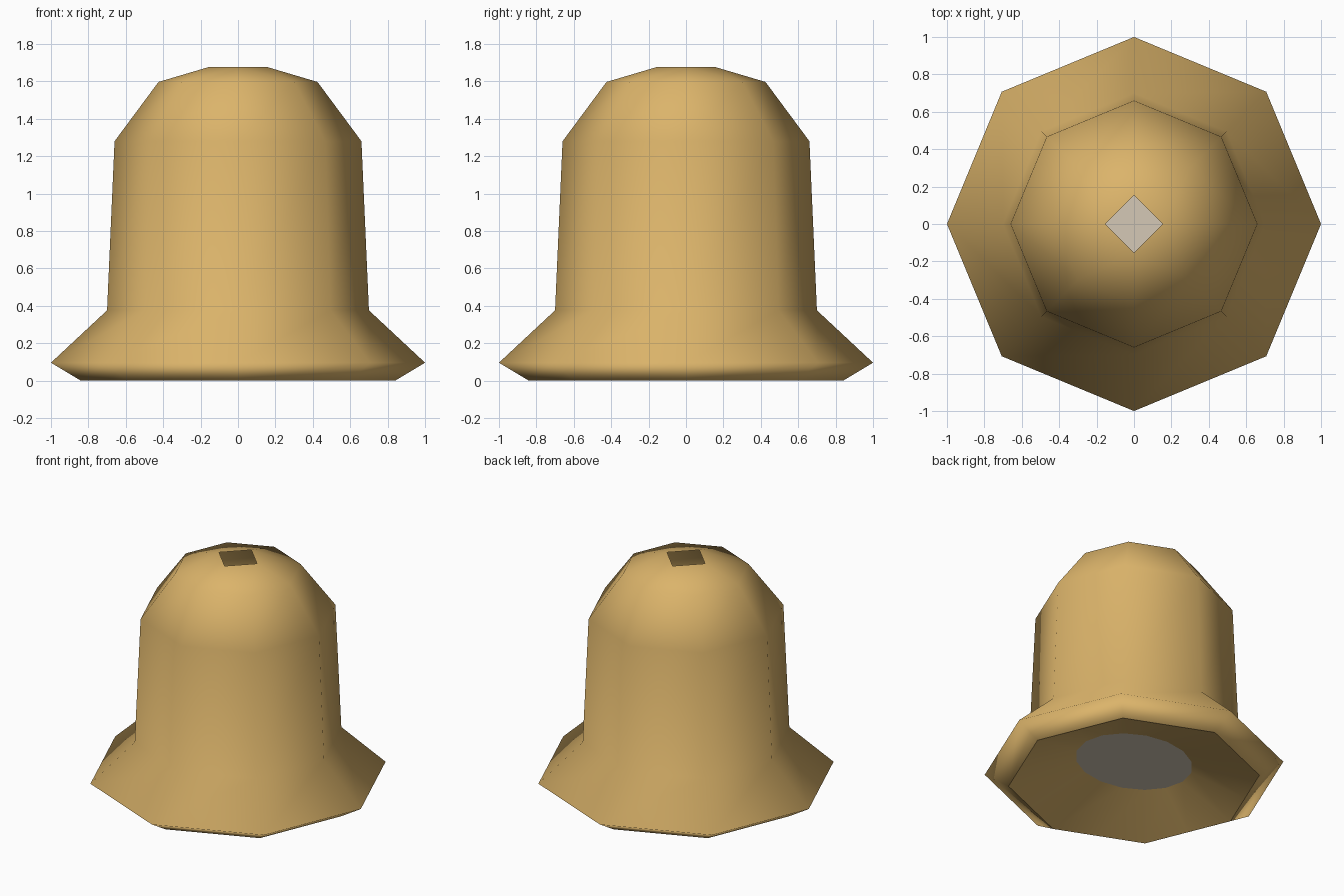
import bpy, bmesh, math

if "Cube" in bpy.data.objects:
    bpy.data.objects.remove(bpy.data.objects["Cube"])

SIDES = 8


def material(name, color):
    m = bpy.data.materials.new(name)
    m.diffuse_color = (*color, 1)
    m.use_nodes = True
    m.node_tree.nodes["Principled BSDF"].inputs["Base Color"].default_value = m.diffuse_color
    return m


def finish(bm, name, mat, smooth=True):
    for f in bm.faces:
        f.smooth = smooth
    me = bpy.data.meshes.new(name)
    bm.to_mesh(me)
    bm.free()
    me.materials.append(mat)
    ob = bpy.data.objects.new(name, me)
    bpy.context.collection.objects.link(ob)
    return ob


def ring(bm, r, z, n=SIDES):
    return [bm.verts.new((r * math.cos(2 * math.pi * i / n),
                          r * math.sin(2 * math.pi * i / n), z)) for i in range(n)]


def oval(bm, rx, ry, z, n=16):
    return [bm.verts.new((rx * math.cos(2 * math.pi * i / n),
                          ry * math.sin(2 * math.pi * i / n), z)) for i in range(n)]


def bridge(bm, a, b):
    n = len(a)
    for i in range(n):
        j = (i + 1) % n
        bm.faces.new((a[i], a[j], b[j], b[i]))


brass = material("brass", (0.71, 0.455, 0.145))
grey = material("pale_grey", (0.66, 0.58, 0.47))

# Bell shell: flared lip, tall wall and dome, with a square opening on top
bm = bmesh.new()
profile = [(0.84, 0), (1.0, 0.096), (0.70, 0.376), (0.66, 1.28), (0.425, 1.597)]
rings = [ring(bm, r, z) for r, z in profile]
for a, b in zip(rings, rings[1:]):
    bridge(bm, a, b)
top = rings[-1]
hole = ring(bm, 0.155, 1.677, 4)
for i in range(4):
    a, b, c = top[2 * i], top[2 * i + 1], top[(2 * i + 2) % SIDES]
    p, q = hole[i], hole[(i + 1) % 4]
    bm.faces.new((a, b, p))
    bm.faces.new((b, q, p))
    bm.faces.new((b, c, q))
shell = finish(bm, "bell_shell", brass)
# Large faces lead the shading, so the lip blends into the flare
mod = shell.modifiers.new("soft_shading", 'WEIGHTED_NORMAL')
mod.mode = 'FACE_AREA_WITH_ANGLE'
mod.weight = 50

# Shallow hollow underside, rising from the rim to the grey centre
bm = bmesh.new()
rim = oval(bm, 0.84, 0.84, 0)
for v in rim[1::2]:
    v.co *= math.cos(math.pi / SIDES)
bridge(bm, oval(bm, 0.42, 0.345, 0.147), rim)
finish(bm, "bell_underside", brass)

# Flat grey centre of the underside, facing down
bm = bmesh.new()
bm.faces.new(reversed(oval(bm, 0.42, 0.345, 0.147)))
finish(bm, "underside_centre", grey, False)
